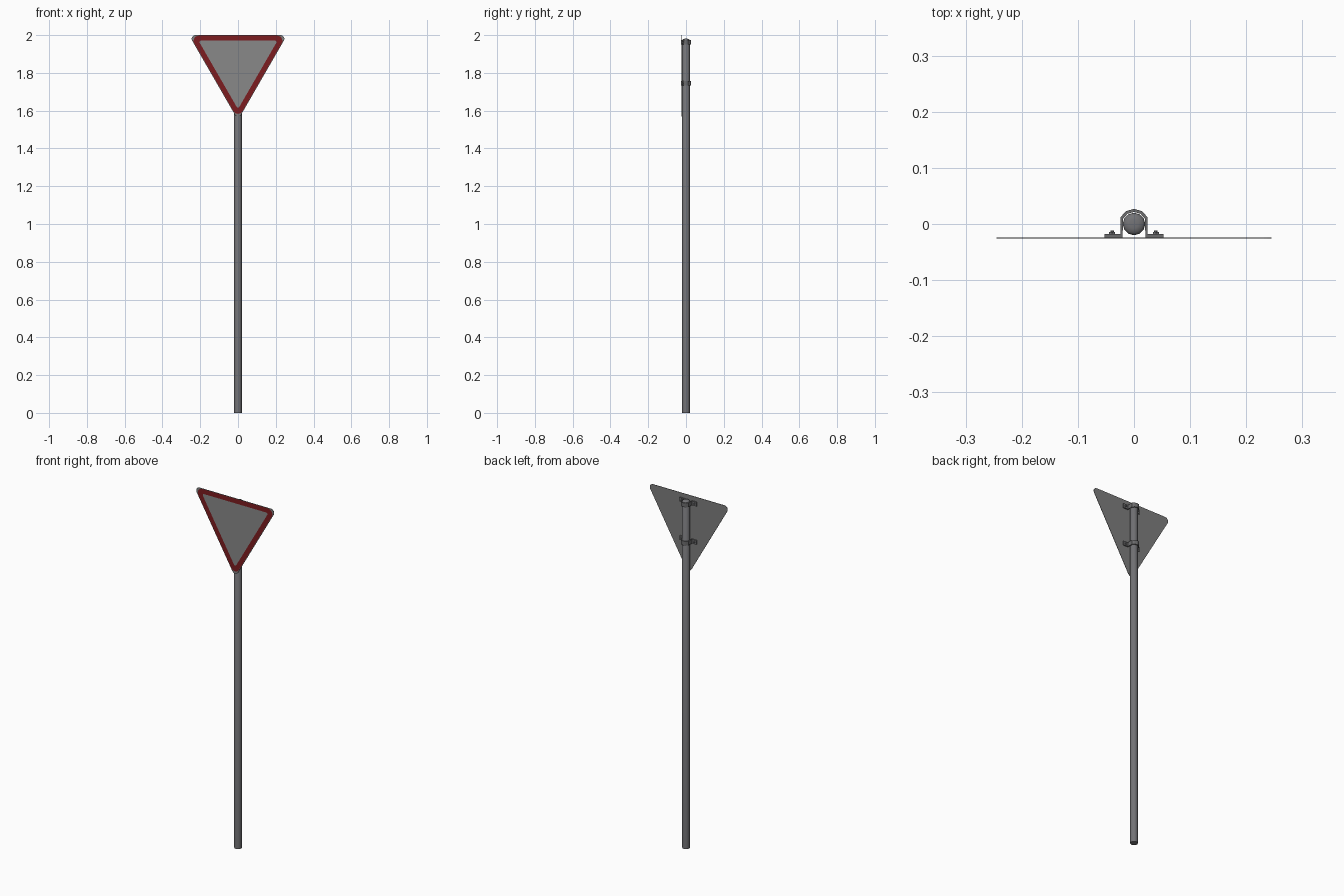
import bpy, bmesh, math
from mathutils import Matrix

if "Cube" in bpy.data.objects:
    bpy.data.objects.remove(bpy.data.objects["Cube"])


def material(name, rgb):
    m = bpy.data.materials.new(name)
    m.diffuse_color = (*rgb, 1)
    m.use_nodes = True
    m.node_tree.nodes["Principled BSDF"].inputs["Base Color"].default_value = m.diffuse_color
    return m


STEEL = material("pole steel", (0.17, 0.17, 0.18))
CLAMP = material("clamp steel", (0.15, 0.15, 0.155))
PLATE = material("plate grey", (0.21, 0.21, 0.21))
FACE = material("faded white", (0.25, 0.25, 0.25))
RED = material("dark red", (0.20, 0.012, 0.014))


def finish(name, bm, mats, smooth=False):
    bmesh.ops.recalc_face_normals(bm, faces=bm.faces)
    me = bpy.data.meshes.new(name)
    bm.to_mesh(me)
    bm.free()
    for m in mats:
        me.materials.append(m)
    ob = bpy.data.objects.new(name, me)
    bpy.context.collection.objects.link(ob)
    if smooth:
        bpy.ops.object.select_all(action='DESELECT')
        ob.select_set(True)
        bpy.context.view_layer.objects.active = ob
        bpy.ops.object.shade_smooth_by_angle(angle=math.radians(40))
    return ob


def bridge(bm, a, b, mat=0):
    n = len(a)
    for i in range(n):
        j = (i + 1) % n
        bm.faces.new((a[i], a[j], b[j], b[i])).material_index = mat


# Pole: turned profile with a slightly domed cap
bm = bmesh.new()
SIDES = 12
rings = []
for r, z in [(0.02, 0), (0.02, 1.974), (0.016, 1.979), (0.008, 1.981)]:
    rings.append([bm.verts.new((r * math.cos(t), r * math.sin(t), z))
                  for t in (2 * math.pi * i / SIDES for i in range(SIDES))])
for a, b in zip(rings, rings[1:]):
    bridge(bm, a, b)
bm.faces.new(rings[0])
bm.faces.new(rings[-1])
finish("pole", bm, [STEEL], smooth=True)


# Sign plate: nested rounded triangles, point down
def rounded_triangle(bm, inradius, radius, y, steps=6):
    out = []
    for corner in (-90, 30, 150):
        c = math.radians(corner)
        d = 2 * (inradius - radius)
        for k in range(steps + 1):
            t = c + math.radians(-60 + 120 * k / steps)
            out.append(bm.verts.new((d * math.cos(c) + radius * math.cos(t), y,
                                     1.85 + d * math.sin(c) + radius * math.sin(t))))
    return out


bm = bmesh.new()
back = rounded_triangle(bm, 0.15, 0.02, -0.024)
rim = rounded_triangle(bm, 0.15, 0.02, -0.026)
border = rounded_triangle(bm, 0.147, 0.027, -0.026)
inner = rounded_triangle(bm, 0.121, 0.008, -0.026)
bm.faces.new(back)
bridge(bm, back, rim, 0)
bridge(bm, rim, border, 0)
bridge(bm, border, inner, 1)
bm.faces.new(inner).material_index = 2
finish("sign_plate", bm, [PLATE, RED, FACE])


# Clamps: bent strap around the back of the pole, flanges against the plate
def strap_outline():
    arc = [math.radians(a) for a in (26, 58, 90, 122, 154)]
    outer = [(0.027 * math.cos(a), 0.027 * math.sin(a)) for a in arc]
    inside = [(0.0215 * math.cos(a), 0.0215 * math.sin(a)) for a in reversed(arc)]
    return ([(0.053, -0.024), (0.053, -0.018), (0.0243, -0.018)] + outer +
            [(-0.0243, -0.018), (-0.053, -0.018), (-0.053, -0.024), (-0.0205, -0.024)] +
            inside + [(0.0205, -0.024)])


def bolt_part(bm, x, z, r, y0, y1, sides):
    rot = Matrix.Rotation(math.pi / 2, 4, 'X')
    bmesh.ops.create_cone(bm, cap_ends=True, segments=sides, radius1=r, radius2=r,
                          depth=y1 - y0,
                          matrix=Matrix.Translation((x, (y0 + y1) / 2, z)) @ rot)


for label, z in (("upper", 1.962), ("lower", 1.744)):
    bm = bmesh.new()
    pts = strap_outline()
    low = [bm.verts.new((x, y, z - 0.012)) for x, y in pts]
    high = [bm.verts.new((x, y, z + 0.012)) for x, y in pts]
    bridge(bm, low, high)
    bm.faces.new(low)
    bm.faces.new(high)
    finish(label + "_clamp", bm, [CLAMP])

    # Nut and stud on each flange
    bm = bmesh.new()
    for x in (-0.039, 0.039):
        bolt_part(bm, x, z, 0.006, -0.018, -0.0145, 6)
        bolt_part(bm, x, z, 0.003, -0.0145, -0.0115, 8)
    finish(label + "_clamp_bolts", bm, [STEEL])
